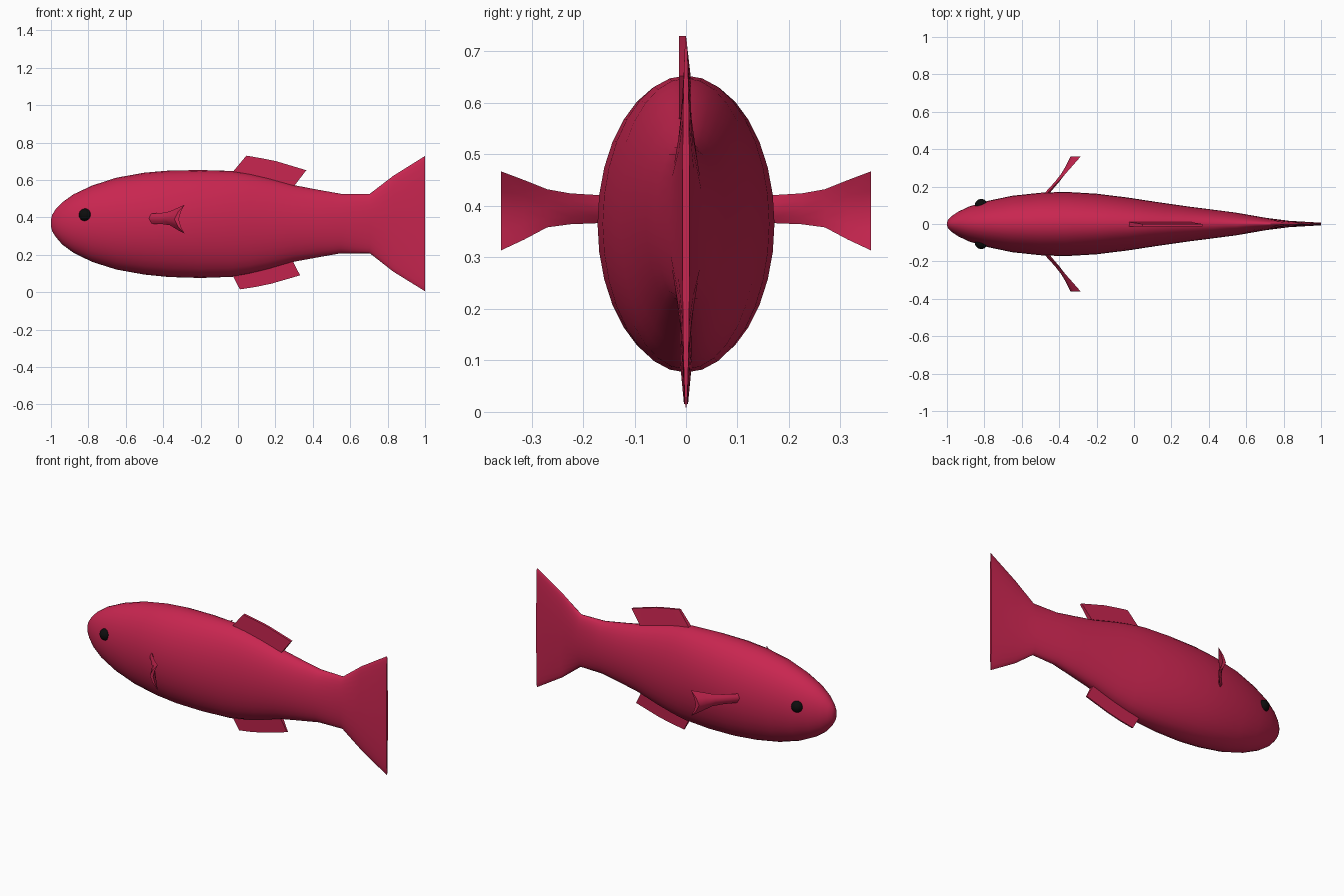
import bpy, bmesh, math
from mathutils import Vector

if "Cube" in bpy.data.objects:
    bpy.data.objects.remove(bpy.data.objects["Cube"])


def material(name, color):
    m = bpy.data.materials.new(name)
    m.diffuse_color = (*color, 1)
    m.use_nodes = True
    m.node_tree.nodes["Principled BSDF"].inputs["Base Color"].default_value = m.diffuse_color
    return m


RED = material("crimson", (0.58, 0.019, 0.08))
BLACK = material("eye black", (0.004, 0.004, 0.004))


def finish(name, bm, mat, angle):
    bmesh.ops.recalc_face_normals(bm, faces=bm.faces)
    mesh = bpy.data.meshes.new(name)
    bm.to_mesh(mesh)
    bm.free()
    mesh.materials.append(mat)
    ob = bpy.data.objects.new(name, mesh)
    bpy.context.collection.objects.link(ob)
    bpy.ops.object.select_all(action='DESELECT')
    ob.select_set(True)
    bpy.context.view_layer.objects.active = ob
    bpy.ops.object.shade_smooth_by_angle(angle=math.radians(angle))
    return ob


def loft(name, rings, mat, angle=40):
    """Skin a list of closed rings and cap both ends."""
    bm = bmesh.new()
    loops = [[bm.verts.new(p) for p in ring] for ring in rings]
    n = len(loops[0])
    for a, b in zip(loops, loops[1:]):
        for i in range(n):
            j = (i + 1) % n
            bm.faces.new((a[i], a[j], b[j], b[i]))
    bm.faces.new(loops[0])
    bm.faces.new(loops[-1])
    bmesh.ops.remove_doubles(bm, verts=bm.verts, dist=0.0002)
    return finish(name, bm, mat, angle)


# Body and tail: x, bottom z, top z, half width
stations = [
    (-1.0, .352, .388, .008), (-.993, .325, .415, .025), (-.975, .296, .443, .042),
    (-.94, .255, .480, .066), (-.88, .211, .523, .094), (-.78, .162, .570, .124),
    (-.65, .121, .612, .151), (-.5, .094, .639, .167), (-.37, .081, .650, .172),
    (-.2, .076, .653, .162), (-.03, .082, .648, .141), (.06, .098, .634, .127),
    (.16, .122, .611, .112), (.3, .163, .572, .092), (.42, .185, .549, .077),
    (.55, .208, .526, .060), (.705, .208, .526, .033), (.83, .110, .622, .017),
    (1.0, .005, .728, .007),
]
SIDES = 32
rings = []
for x, lo, hi, w in stations:
    mid, half = (lo + hi) / 2, (hi - lo) / 2
    rings.append([(x, w * math.cos(t), mid + half * math.sin(t))
                  for t in (2 * math.pi * i / SIDES for i in range(SIDES))])
loft("body_and_tail", rings, RED, 45)


def fin(name, root, edge, y, root_t, edge_t):
    """Thin fin whose thickness tapers from the root to the free edge."""
    sections = []
    for (rx, rz), (ex, ez) in zip(root, edge):
        sections.append([(rx, -root_t, rz), (rx, root_t, rz),
                         (ex, y + edge_t, ez), (ex, y - edge_t, ez)])
    loft(name, sections, RED, 30)


# Back and belly fins, with their roots sunk in the body
fin("dorsal_fin",
    [(-.055, .61), (.06, .59), (.18, .56), (.283, .545)],
    [(.045, .730), (.125, .716), (.205, .700), (.365, .652)], -.007, .014, .007)
fin("belly_fin",
    [(-.045, .12), (.06, .15), (.18, .18), (.278, .195)],
    [(.010, .015), (.095, .028), (.180, .046), (.332, .090)], 0, .014, .004)

# Side fins (scooped paddles) and eyes, mirrored across the body
# section: front x, back x, edge x, y, bottom z, top z
sections = [
    (-.49, -.464, -.477, .145, .366, .421), (-.469, -.443, -.455, .175, .366, .421),
    (-.423, -.400, -.407, .225, .364, .424), (-.388, -.367, -.365, .27, .358, .432),
    (-.362, -.338, -.325, .315, .334, .450), (-.340, -.317, -.286, .360, .313, .467),
]
for side, s in (("left", 1), ("right", -1)):
    rings = []
    for front, back, edge, y, lo, hi in sections:
        mid, q = (lo + hi) / 2, (hi - lo) / 4
        fe, be = front * .65 + edge * .35, back * .65 + edge * .35
        rings.append([(edge, s * y, hi), (fe, s * y, mid + q), (front, s * y, mid),
                      (fe, s * y, mid - q), (edge, s * y, lo), (be, s * y, mid - q),
                      (back, s * y, mid), (be, s * y, mid + q)])
    loft("side_fin_" + side, rings, RED, 50)

    bm = bmesh.new()
    bmesh.ops.create_uvsphere(bm, u_segments=24, v_segments=12, radius=.034)
    bmesh.ops.translate(bm, verts=bm.verts, vec=Vector((-.817, s * .1, .413)))
    finish("eye_" + side, bm, BLACK, 60)
